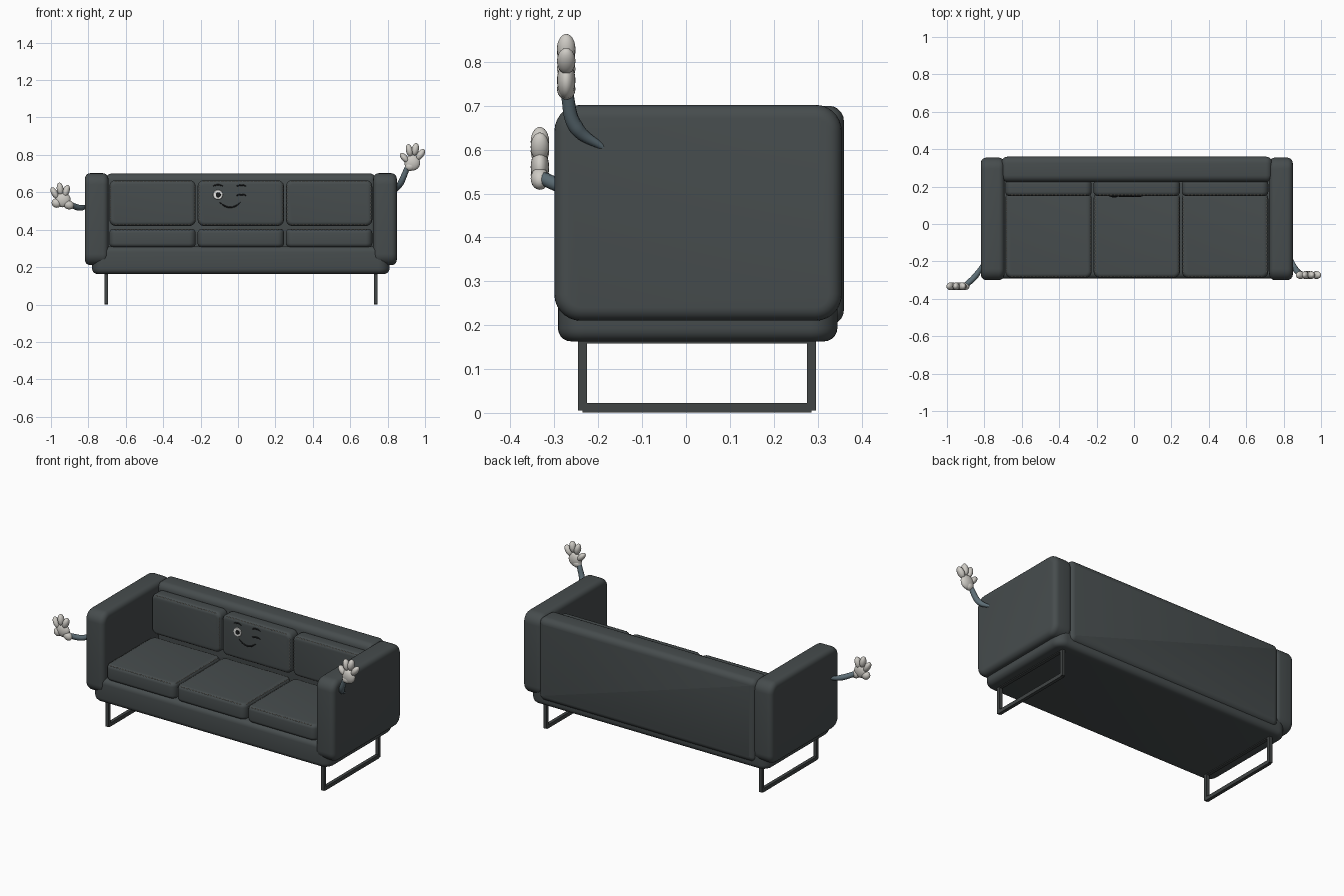
import bpy, bmesh, math
from mathutils import Vector, Matrix

default_cube = bpy.data.objects.get("Cube")
if default_cube:
    bpy.data.objects.remove(default_cube, do_unlink=True)


def material(name, color):
    mat = bpy.data.materials.new(name)
    mat.use_nodes = True
    mat.diffuse_color = (*color, 1)
    bsdf = mat.node_tree.nodes["Principled BSDF"]
    bsdf.inputs["Base Color"].default_value = (*color, 1)
    bsdf.inputs["Roughness"].default_value = 0.6
    return mat


LEATHER = material("charcoal leather", (0.062, 0.073, 0.075))
METAL = material("dark metal", (0.052, 0.058, 0.058))
SKIN = material("blue grey limb", (0.11, 0.155, 0.18))
GLOVE = material("pale glove", (0.62, 0.6, 0.56))
STITCH = material("tan stitching", (0.36, 0.33, 0.28))
BLACK = material("black", (0.012, 0.013, 0.014))
WHITE = material("eye white", (0.8, 0.8, 0.78))


def finish(bm, name, mat):
    mesh = bpy.data.meshes.new(name)
    bm.to_mesh(mesh)
    bm.free()
    obj = bpy.data.objects.new(name, mesh)
    bpy.context.collection.objects.link(obj)
    mesh.materials.append(mat)
    return obj


def select(obj):
    bpy.ops.object.select_all(action='DESELECT')
    obj.select_set(True)
    bpy.context.view_layer.objects.active = obj


def smooth(obj):
    select(obj)
    bpy.ops.object.shade_smooth_by_angle(angle=math.radians(40))


def add_box(bm, lo, hi):
    lo, hi = Vector(lo), Vector(hi)
    mat = Matrix.Translation((lo + hi) / 2) @ Matrix.Diagonal((*(hi - lo), 1))
    return bmesh.ops.create_cube(bm, size=1, matrix=mat)


def padded_box(name, lo, hi, axis, corner, rim):
    """Box with large corners around one axis and a softer rim on both ends."""
    bm = bmesh.new()
    add_box(bm, lo, hi)
    along = [e for e in bm.edges
             if abs((e.verts[0].co - e.verts[1].co).normalized()[axis]) > 0.9]
    bmesh.ops.bevel(bm, geom=along, offset=corner, segments=7, profile=0.5, affect='EDGES')
    rims = [e for e in bm.edges if e.calc_face_angle(0) > 1]
    bmesh.ops.bevel(bm, geom=rims, offset=rim, segments=5, profile=0.5, affect='EDGES')
    obj = finish(bm, name, LEATHER)
    smooth(obj)
    return obj


def tube(name, points, radii, mat, depth=1.0, spline='BEZIER', flat=1.0):
    curve = bpy.data.curves.new(name, 'CURVE')
    curve.dimensions = '3D'
    curve.bevel_depth = depth
    curve.bevel_resolution = 3
    curve.use_fill_caps = True
    s = curve.splines.new('BEZIER')
    s.bezier_points.add(len(points) - 1)
    for p, co, r in zip(s.bezier_points, points, radii):
        p.co, p.radius = co, r
        p.handle_left_type = p.handle_right_type = 'AUTO'
    obj = bpy.data.objects.new(name, curve)
    bpy.context.collection.objects.link(obj)
    curve.materials.append(mat)
    select(obj)
    bpy.ops.object.convert(target='MESH')
    smooth(bpy.context.object)


def stitches(name, lo, hi, axis, level, corner):
    """Row of short threads around the rim of a cushion face."""
    bm = bmesh.new()
    inset, half, thick = 0.008, 0.005, 0.0014
    u, v = [a for a in range(3) if a != axis]
    for run, side in ((u, v), (v, u)):
        start, end = lo[run] + corner, hi[run] - corner
        count = int((end - start) / 0.019)
        for edge in (lo[side] + inset, hi[side] - inset):
            for i in range(count + 1):
                c = Vector((0, 0, 0))
                c[run] = start + (end - start) * i / count
                c[side], c[axis] = edge, level
                size = Vector((thick, thick, thick))
                size[run] = half
                add_box(bm, c - size, c + size)
    finish(bm, name, STITCH)


# Upholstered body
MID = 0.015
padded_box("base", (-0.78, -0.292, 0.163), (0.81, 0.345, 0.31), 2, 0.06, 0.03)
padded_box("backrest", (-0.71, 0.225, 0.2), (0.74, 0.36, 0.7), 1, 0.035, 0.035)
for side, name in ((-1, "right"), (1, "left")):
    x = MID + side * 0.771
    padded_box(name + "_armrest", (x - 0.063, -0.3, 0.21), (x + 0.063, 0.355, 0.702),
               0, 0.06, 0.03)

# Three seat cushions and three back cushions with stitched rims
for i, place in enumerate(("right", "middle", "left")):
    x = MID + (i - 1) * 0.472
    lo, hi = (x - 0.231, -0.288, 0.306), (x + 0.231, 0.17, 0.404)
    padded_box(place + "_seat_cushion", lo, hi, 2, 0.035, 0.022)
    stitches(place + "_seat_stitching", lo, hi, 2, hi[2] - 0.005, 0.035)
    lo, hi = (x - 0.231, 0.15, 0.42), (x + 0.231, 0.235, 0.665)
    padded_box(place + "_back_cushion", lo, hi, 1, 0.035, 0.022)
    stitches(place + "_back_stitching", lo, hi, 1, lo[1] + 0.005, 0.035)

# Metal loop legs
for x, name in ((-0.705, "right"), (0.737, "left")):
    bm = bmesh.new()
    w = 0.01
    for y in (-0.236, 0.286):
        add_box(bm, (x - w, y - w, 0.005), (x + w, y + w, 0.17))
    for z in (0.012, 0.165):
        t = 0.011 if z < 0.1 else 0.007
        add_box(bm, (x - w, -0.236, z - t), (x + w, 0.286, z + t))
    finish(bm, name + "_leg_loop", METAL)


# Face on the middle back cushion
def disc(name, x, z, radius, y, mat):
    bm = bmesh.new()
    turn = Matrix.Translation((x, y, z)) @ Matrix.Rotation(math.pi / 2, 4, 'X')
    bmesh.ops.create_cone(bm, cap_ends=True, segments=24, radius1=radius,
                          radius2=radius * 0.9, depth=0.006, matrix=turn)
    finish(bm, name, mat)


disc("eye_white", -0.107, 0.587, 0.027, 0.149, WHITE)
disc("eye_pupil", -0.105, 0.586, 0.014, 0.146, BLACK)
FACE_Y = 0.149


def face_line(name, x, z, half, sag, radius):
    pts = [(x + half * t, FACE_Y, z + sag * (t * t - 1)) for t in (-1, -0.5, 0, 0.5, 1)]
    tube(name, pts, (0.5, 1, 1, 1, 0.5), BLACK, radius)


face_line("smile", -0.042, 0.546, 0.056, 0.026, 0.004)
face_line("winking_eye", 0.018, 0.583, 0.026, -0.004, 0.0045)
face_line("right_eyebrow", -0.107, 0.632, 0.027, -0.008, 0.004)
face_line("left_eyebrow", 0.018, 0.632, 0.027, -0.006, 0.004)


# Arms and gloved hands
def hand(name, center, lobes):
    bm = bmesh.new()
    for dx, dz, rx, rz, tilt in lobes:
        place = (Matrix.Translation(Vector(center) + Vector((dx, 0, dz)))
                 @ Matrix.Rotation(math.radians(tilt), 4, 'Y')
                 @ Matrix.Diagonal((rx, 0.021, rz, 1)))
        bmesh.ops.create_uvsphere(bm, u_segments=20, v_segments=12, radius=1, matrix=place)
    smooth(finish(bm, name, GLOVE))


# Lobes: palm, heel, three fingers, thumb
hand("left_hand", (0.932, -0.273, 0.77), (
    (0, -0.012, 0.042, 0.042, 0), (-0.012, -0.032, 0.028, 0.024, 0),
    (-0.016, 0.054, 0.018, 0.034, -12), (0.016, 0.06, 0.019, 0.034, 10),
    (0.044, 0.032, 0.018, 0.034, 35), (-0.042, 0.014, 0.017, 0.032, -40)))
hand("right_hand", (-0.937, -0.333, 0.56), (
    (0, 0, 0.042, 0.04, 0), (0.03, -0.026, 0.03, 0.024, 30),
    (-0.044, 0.036, 0.017, 0.034, -28), (-0.014, 0.058, 0.018, 0.034, -8),
    (0.018, 0.046, 0.018, 0.034, 18), (-0.034, -0.018, 0.024, 0.026, -50)))
tube("left_arm", ((0.84, -0.185, 0.602), (0.87, -0.25, 0.65), (0.907, -0.273, 0.735)),
     (0.4, 1, 0.85), SKIN, 0.017)
tube("right_arm", ((-0.8, -0.2, 0.53), (-0.845, -0.275, 0.517), (-0.9, -0.328, 0.535)),
     (0.4, 0.95, 0.9), SKIN, 0.017)
